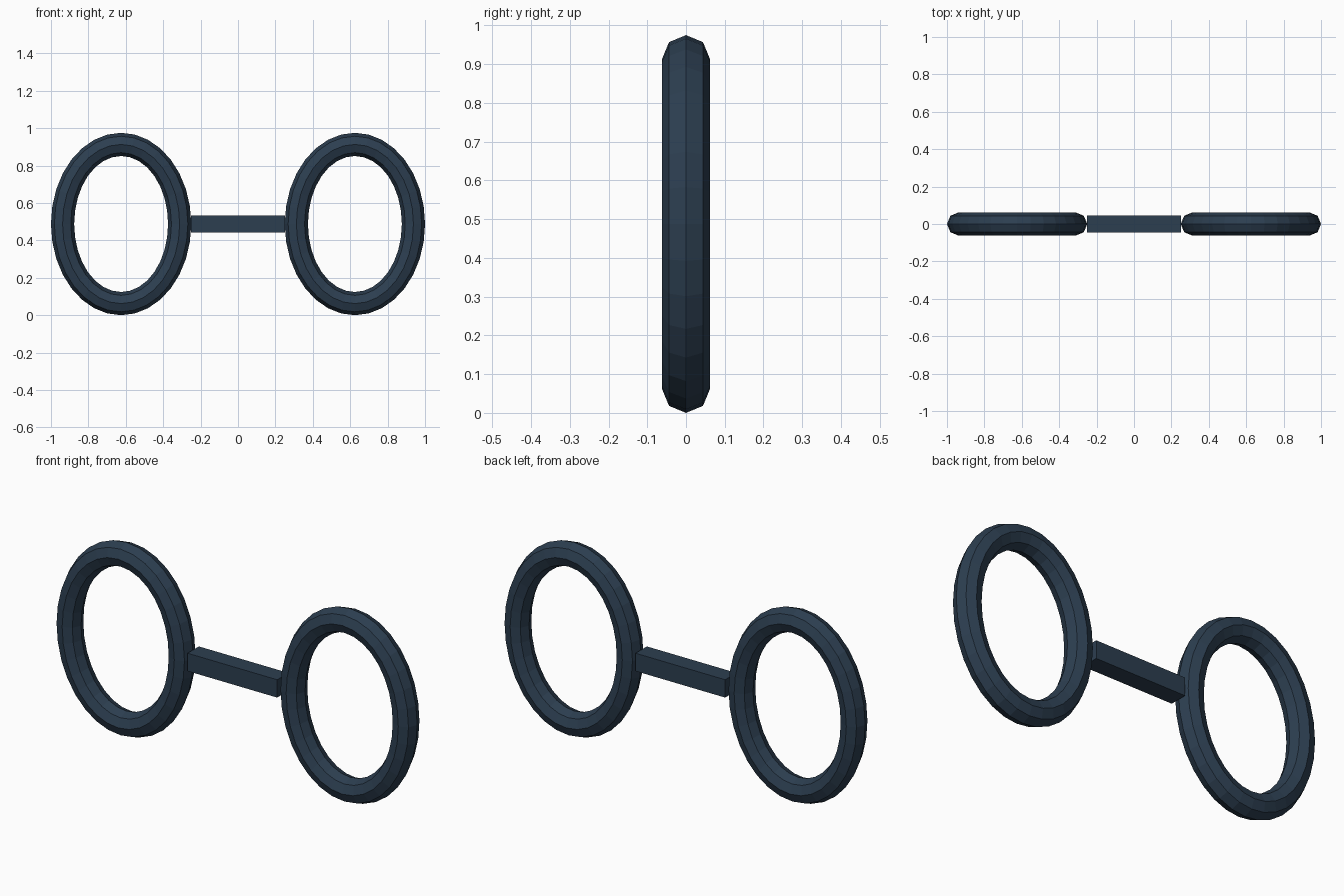
import bpy, bmesh
from math import sin, cos, pi

if "Cube" in bpy.data.objects:
    bpy.data.objects.remove(bpy.data.objects["Cube"])

MID_Z = 0.4875               # height of the ring centres
RING_X = 0.625               # distance of each ring from the middle
A, B, R = 0.313, 0.4255, 0.062   # ellipse half-axes of the tube path, tube radius
SEGS, SIDES = 32, 8

slate = bpy.data.materials.new("slate_blue")
slate.diffuse_color = (0.0252, 0.0482, 0.0802, 1)
slate.use_nodes = True
slate.node_tree.nodes["Principled BSDF"].inputs["Base Color"].default_value = slate.diffuse_color


def add_object(name, bm, location):
    bmesh.ops.recalc_face_normals(bm, faces=bm.faces)
    mesh = bpy.data.meshes.new(name)
    bm.to_mesh(mesh)
    bm.free()
    mesh.materials.append(slate)
    obj = bpy.data.objects.new(name, mesh)
    obj.location = location
    bpy.context.collection.objects.link(obj)
    return obj


def elliptical_ring(name, x):
    """Flat-shaded eight-sided tube swept around an upright ellipse."""
    bm = bmesh.new()
    loops = []
    for i in range(SEGS):
        p = 2 * pi * i / SEGS
        loop = []
        for j in range(SIDES):
            t = 2 * pi * j / SIDES
            out = R * cos(t)
            loop.append(bm.verts.new(((A + out) * cos(p), R * sin(t), (B + out) * sin(p))))
        loops.append(loop)
    for i in range(SEGS):
        a, b = loops[i], loops[(i + 1) % SEGS]
        for j in range(SIDES):
            k = (j + 1) % SIDES
            bm.faces.new((a[j], a[k], b[k], b[j]))
    return add_object(name, bm, (x, 0, MID_Z))


# Two upright rings
elliptical_ring("left_ring", -RING_X)
elliptical_ring("right_ring", RING_X)

# Square bar joining them
bm = bmesh.new()
bmesh.ops.create_cube(bm, size=1)
bmesh.ops.scale(bm, vec=(0.5, 0.09, 0.09), verts=bm.verts)
add_object("bridge_bar", bm, (0, 0, MID_Z))
